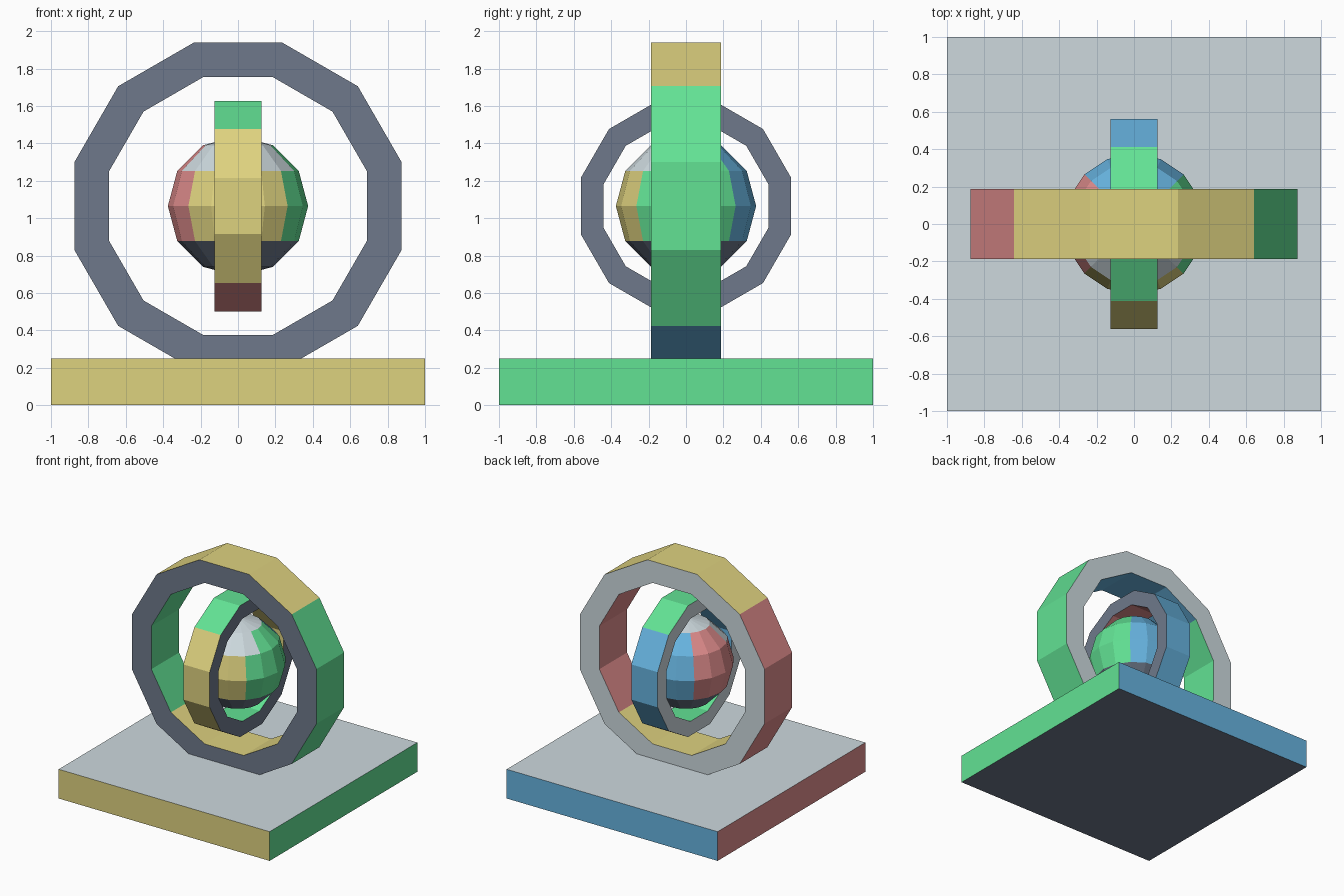
import bpy, bmesh, math

if "Cube" in bpy.data.objects:
    bpy.data.objects.remove(bpy.data.objects["Cube"])

def lin(c):
    c /= 255
    return c / 12.92 if c <= 0.04045 else ((c + 0.055) / 1.055) ** 2.4

# One colour per local face direction
COLOURS = [("green", (98, 226, 148)), ("red", (224, 141, 141)),
           ("blue", (103, 180, 224)), ("yellow", (222, 210, 127)),
           ("pale_grey", (205, 217, 222)), ("slate", (110, 121, 139))]
MATS = []
for name, rgb in COLOURS:
    m = bpy.data.materials.new(name)
    m.diffuse_color = (*[lin(c) for c in rgb], 1)
    m.use_nodes = True
    m.node_tree.nodes["Principled BSDF"].inputs["Base Color"].default_value = m.diffuse_color
    MATS.append(m)

def direction(n):
    axis = max(range(3), key=lambda i: abs(n[i]))
    return axis * 2 + (n[axis] < 0)

def sphere_direction(n):
    # caps are grey / slate; the upper band is side-coloured except at the front
    if n.z < -0.6 or n.z > 0.8 or (n.z > 0.6 and n.y < -0.2):
        return 4 + (n.z < 0)
    return direction((n.x, n.y, 0))

def finish(bm, name, loc, rot=(0, 0, 0), rule=direction):
    bm.normal_update()
    for f in bm.faces:
        f.material_index = rule(f.normal)
    me = bpy.data.meshes.new(name)
    bm.to_mesh(me)
    bm.free()
    for m in MATS:
        me.materials.append(m)
    ob = bpy.data.objects.new(name, me)
    ob.location, ob.rotation_euler = loc, rot
    bpy.context.collection.objects.link(ob)

def ring(name, outer, inner, half, loc, rot, sides=12):
    # outer and inner are measured to the middle of the flats
    bm = bmesh.new()
    k = 1 / math.cos(math.pi / sides)
    profile = [(outer, -half), (outer, half), (inner, half), (inner, -half)]
    rows = []
    for i in range(sides):
        a = (i + 0.5) * math.tau / sides
        rows.append([bm.verts.new((r * k * math.cos(a), r * k * math.sin(a), z))
                     for r, z in profile])
    for i in range(sides):
        p, q = rows[i], rows[(i + 1) % sides]
        for j in range(4):
            n = (j + 1) % 4
            bm.faces.new((p[j], q[j], q[n], p[n]))
    finish(bm, name, loc, rot)

CENTRE = (0, 0, 1.065)

# Square base slab
bm = bmesh.new()
bmesh.ops.create_cube(bm, size=1)
bmesh.ops.scale(bm, vec=(2, 2, 0.25), verts=bm.verts)
finish(bm, "base", (0, 0, 0.125))

# Two upright rings at right angles
ring("outer_ring", 0.875, 0.69, 0.1875, CENTRE, (-math.pi / 2, 0, 0))
ring("inner_ring", 0.5625, 0.44, 0.125, CENTRE, (0, -math.pi / 2, 0))

# Core ball
bm = bmesh.new()
bmesh.ops.create_uvsphere(bm, u_segments=16, v_segments=6, radius=0.375)
finish(bm, "core_ball", CENTRE, rule=sphere_direction)
